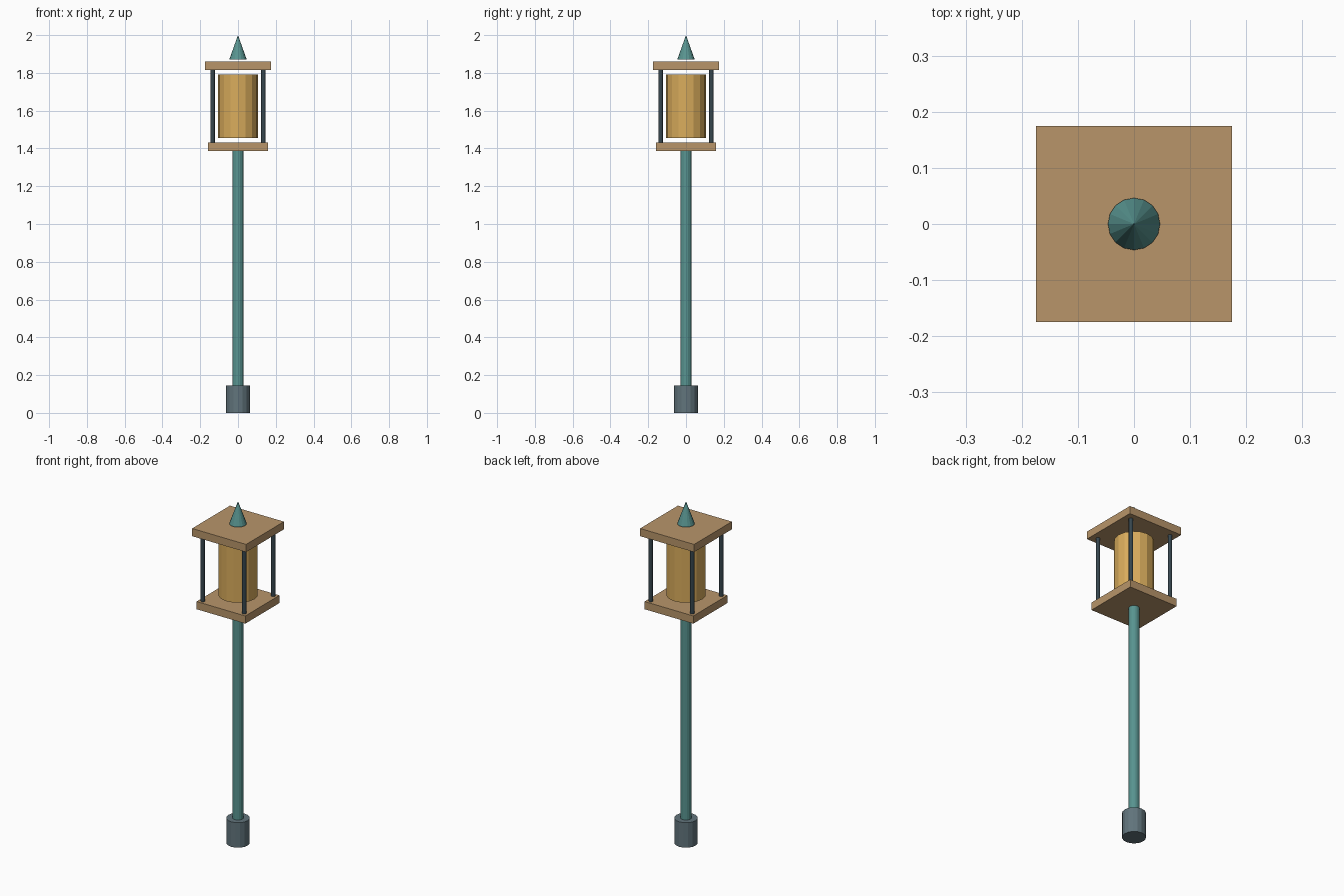
import bpy

if "Cube" in bpy.data.objects:
    bpy.data.objects.remove(bpy.data.objects["Cube"])


def srgb(h):
    out = []
    for i in (0, 2, 4):
        c = int(h[i:i + 2], 16) / 255
        out.append(c / 12.92 if c <= 0.04045 else ((c + 0.055) / 1.055) ** 2.4)
    return (*out, 1.0)


def material(name, h):
    m = bpy.data.materials.new(name)
    m.diffuse_color = srgb(h)
    m.use_nodes = True
    m.node_tree.nodes["Principled BSDF"].inputs["Base Color"].default_value = m.diffuse_color
    return m


teal = material("teal_metal", "589490")
slate = material("slate_grey", "61747C")
dark = material("dark_grey", "37474F")
wood = material("light_wood", "B8956A")
amber = material("amber_glass", "D9AC5C")


def finish(name, mat):
    ob = bpy.context.object
    ob.name = name
    ob.data.name = name
    ob.data.materials.append(mat)
    return ob


def tube(name, r, z0, z1, mat, x=0, y=0, top=None, sides=16):
    bpy.ops.mesh.primitive_cone_add(vertices=sides, radius1=r,
                                    radius2=r if top is None else top,
                                    depth=z1 - z0, location=(x, y, (z0 + z1) / 2))
    return finish(name, mat)


def plate(name, half, z0, z1, mat):
    bpy.ops.mesh.primitive_cube_add(size=1, location=(0, 0, (z0 + z1) / 2))
    ob = finish(name, mat)
    for v in ob.data.vertices:
        v.co.x *= 2 * half
        v.co.y *= 2 * half
        v.co.z *= z1 - z0
    return ob


# Foot and pole
tube("foot", 0.063, 0.0, 0.146, slate)
tube("pole", 0.029, 0.146, 1.386, teal)

# Lantern: floor, light, roof
plate("lantern_floor", 0.158, 1.386, 1.431, wood)
tube("lantern_light", 0.105, 1.454, 1.791, amber)
plate("lantern_roof", 0.175, 1.816, 1.861, wood)

# Corner posts
for x, sx in ((-0.134, "left"), (0.134, "right")):
    for y, sy in ((-0.134, "front"), (0.134, "back")):
        tube(f"post_{sy}_{sx}", 0.0115, 1.431, 1.816, dark, x, y)

# Pointed finial floating just above the roof
tube("finial", 0.0465, 1.87, 2.0, teal, top=0)
